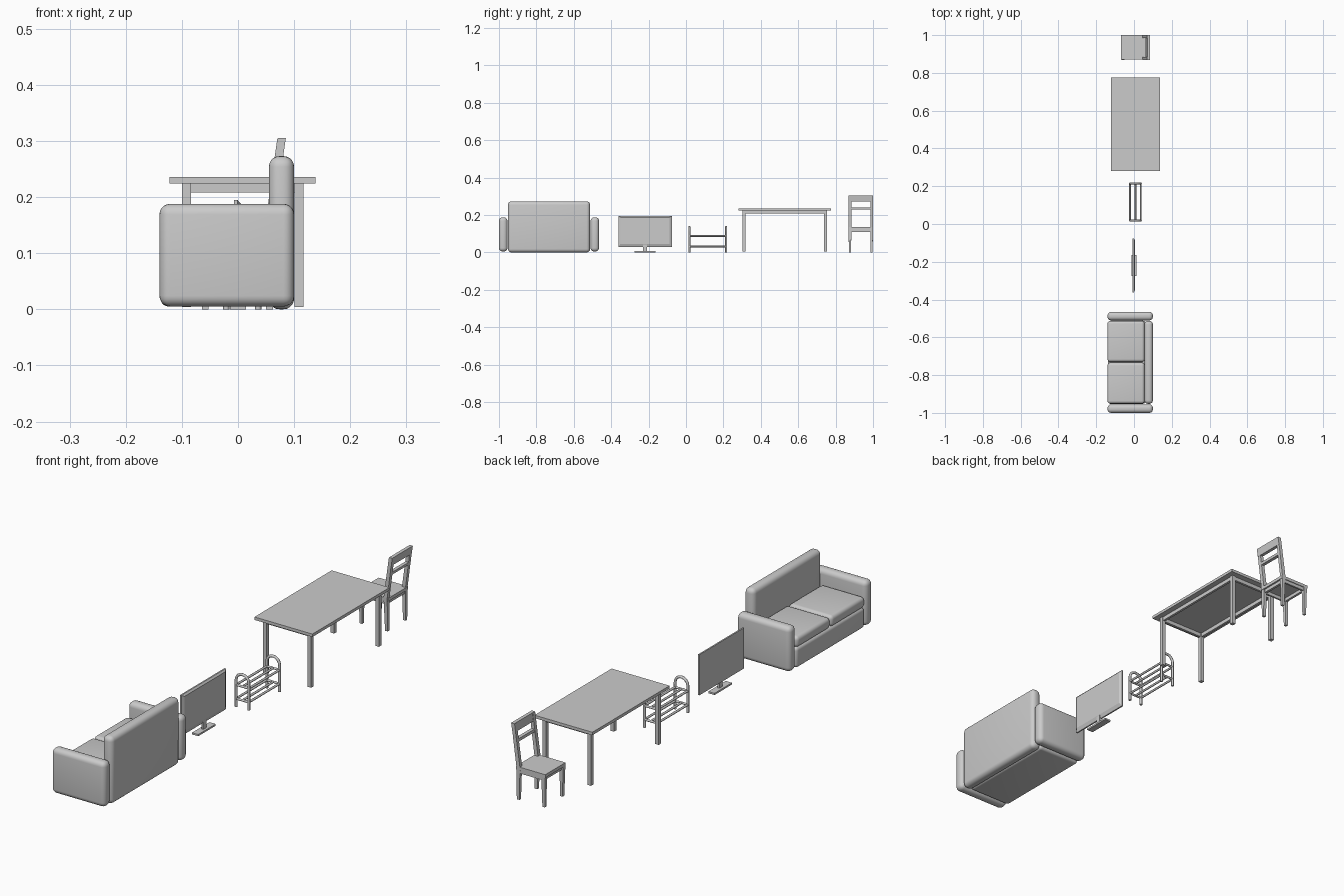
import bpy, bmesh, math

if "Cube" in bpy.data.objects:
    bpy.data.objects.remove(bpy.data.objects["Cube"])


def finish(name, bm, smooth=False):
    bmesh.ops.recalc_face_normals(bm, faces=bm.faces)
    me = bpy.data.meshes.new(name)
    bm.to_mesh(me)
    bm.free()
    ob = bpy.data.objects.new(name, me)
    bpy.context.collection.objects.link(ob)
    if smooth:
        for p in me.polygons:
            p.use_smooth = True
    return ob


def hexa(name, bottom, top, smooth=False):
    """Six-sided block from two rectangles (x0, x1, y0, y1, z)."""
    bm = bmesh.new()
    rings = []
    for x0, x1, y0, y1, z in (bottom, top):
        rings.append([bm.verts.new(c) for c in
                      ((x0, y0, z), (x1, y0, z), (x1, y1, z), (x0, y1, z))])
    a, b = rings
    bm.faces.new(a)
    bm.faces.new(b)
    for i in range(4):
        j = (i + 1) % 4
        bm.faces.new((a[i], a[j], b[j], b[i]))
    return finish(name, bm, smooth)


def box(name, x, y, z, round_=0):
    ob = hexa(name, (*x, *y, z[0]), (*x, *y, z[1]), round_ > 0)
    if round_:
        m = ob.modifiers.new("round", 'BEVEL')
        m.width = round_
        m.segments = 5
    return ob


def tube(name, pts, r):
    cu = bpy.data.curves.new(name, 'CURVE')
    cu.dimensions = '3D'
    cu.bevel_depth = r
    cu.bevel_resolution = 2
    cu.use_fill_caps = True
    sp = cu.splines.new('POLY')
    sp.points.add(len(pts) - 1)
    for p, c in zip(sp.points, pts):
        p.co = (*c, 1)
    ob = bpy.data.objects.new(name, cu)
    bpy.context.collection.objects.link(ob)


# Sofa: base, back, two arms, two cushions
box("sofa_base", (-0.138, 0.06), (-0.952, -0.512), (0.005, 0.09), 0.014)
box("sofa_back", (0.055, 0.10), (-0.952, -0.513), (0.0, 0.273), 0.019)
for side, y in (("left", (-1.0, -0.955)), ("right", (-0.51, -0.465))):
    box(f"sofa_arm_{side}", (-0.14, 0.10), y, (0.005, 0.188), 0.019)
for side, y in (("left", (-0.951, -0.734)), ("right", (-0.73, -0.513))):
    box(f"sofa_cushion_{side}", (-0.14, 0.056), y, (0.088, 0.133), 0.015)

# Television: thin panel, tapered rear cover, neck and foot
box("tv_screen", (-0.007, -0.001), (-0.362, -0.076), (0.03, 0.195))
back = hexa("tv_rear_cover", (-0.001, 0.005, -0.362, -0.076, 0.03),
            (-0.001, 0.005, -0.362, -0.076, 0.195))
for v in back.data.vertices:
    if v.co.x > 0:
        v.co.y = -0.219 + (v.co.y + 0.219) * 0.92
        v.co.z = 0.046 if v.co.z < 0.1 else 0.188
box("tv_neck", (-0.004, 0.004), (-0.229, -0.209), (0.006, 0.05))
box("tv_foot", (-0.014, 0.014), (-0.275, -0.163), (0.0, 0.007))

# Shoe rack: two arched end frames joined by two shelves of rails
xa, xb, cz = -0.021, 0.036, 0.108
cx, rad = (xa + xb) / 2, (xb - xa) / 2
for n, y in (("near", 0.018), ("far", 0.215)):
    arc = [(cx - rad * math.cos(math.pi * i / 14), y,
            cz + rad * math.sin(math.pi * i / 14)) for i in range(15)]
    tube(f"rack_frame_{n}", [(xa, y, 0)] + arc + [(xb, y, 0)], 0.0055)
    for z in (0.032, 0.088):
        tube("rack_crossbar", [(xa, y, z), (xb, y, z)], 0.0045)
for z in (0.032, 0.088):
    for x in (xa, cx, xb):
        tube("rack_rail", [(x, 0.018, z), (x, 0.215, z)], 0.0045)

# Table: top, legs, apron
box("table_top", (-0.122, 0.138), (0.28, 0.775), (0.224, 0.236))
for x in (-0.10, 0.101):
    for y in (0.302, 0.737):
        box("table_leg", (x, x + 0.016), (y, y + 0.016), (0.004, 0.224))
for x in (-0.097, 0.104):
    box("table_side_apron", (x, x + 0.01), (0.318, 0.737), (0.208, 0.224))
for y in (0.305, 0.74):
    box("table_end_apron", (-0.084, 0.101), (y, y + 0.01), (0.208, 0.224))

# Chair: seat, tapered legs, leaning back posts and rails
box("chair_seat", (-0.068, 0.064), (0.87, 1.0), (0.122, 0.135))
box("chair_apron_front", (-0.06, -0.05), (0.884, 0.986), (0.108, 0.122))
box("chair_apron_rear", (0.047, 0.057), (0.884, 0.986), (0.108, 0.122))
for y in (0.873, 0.989):
    box("chair_apron_side", (-0.05, 0.05), (y, y + 0.008), (0.108, 0.122))
for y0, y1, b0, b1 in ((0.868, 0.884, 0.872, 0.883), (0.986, 1.0, 0.987, 0.997)):
    hexa("chair_front_leg", (-0.064, -0.053, b0, b1, 0),
         (-0.066, -0.05, y0, y1, 0.122))
    hexa("chair_rear_leg", (0.05, 0.062, b0, b1, 0),
         (0.046, 0.062, y0, y1, 0.135))
    hexa("chair_back_post", (0.046, 0.062, y0, y1, 0.135),
         (0.07, 0.084, y0, y1, 0.304))
for z0, z1 in ((0.272, 0.305), (0.23, 0.241)):
    s = 0.024 / 0.169
    lo, hi = 0.047 + (z0 - 0.135) * s, 0.047 + (z1 - 0.135) * s
    hexa("chair_back_rail", (lo, lo + 0.014, 0.868, 1.0, z0),
         (hi, hi + 0.014, 0.868, 1.0, z1))
